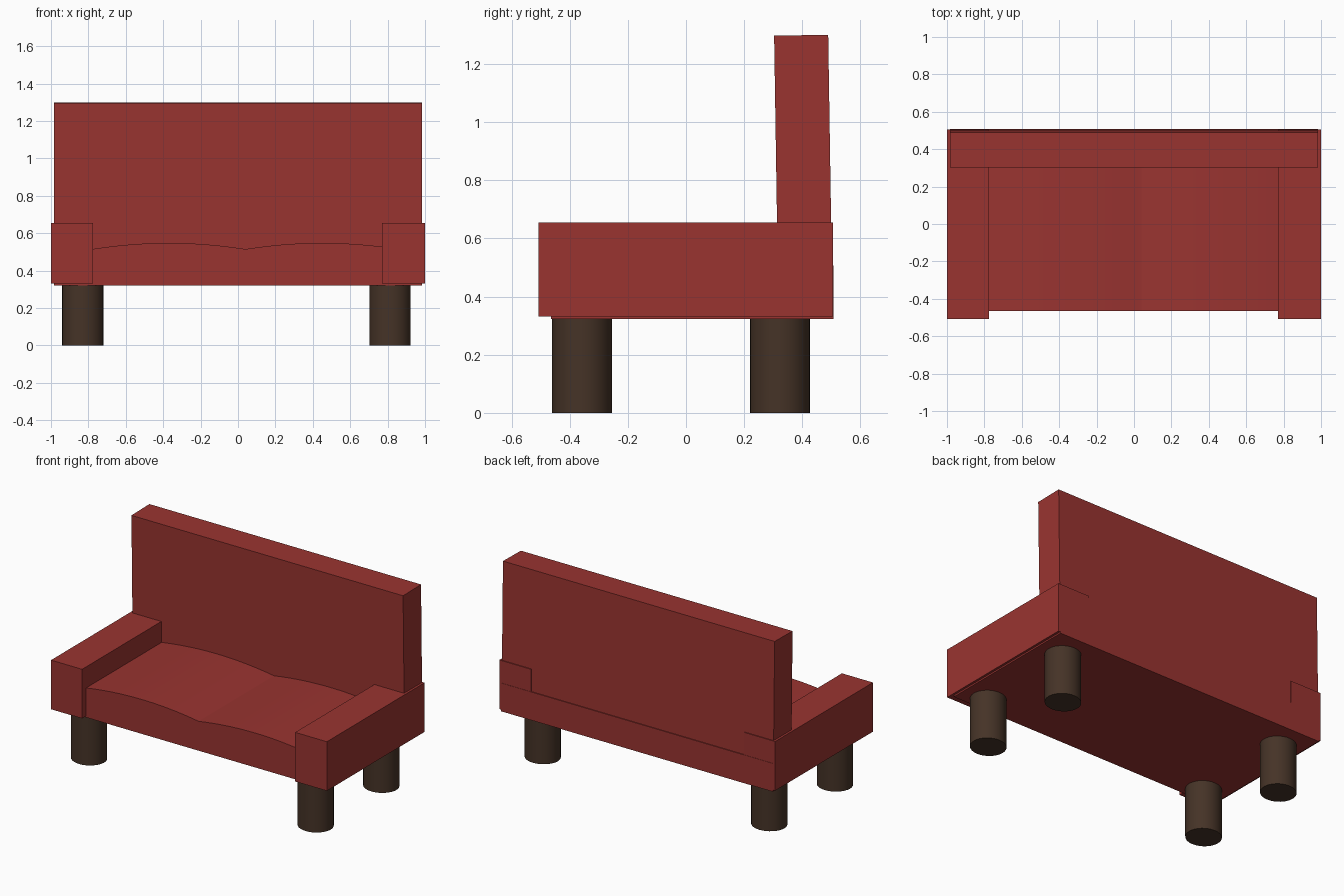
import bpy, bmesh

if "Cube" in bpy.data.objects:
    bpy.data.objects.remove(bpy.data.objects["Cube"])


def material(name, color):
    m = bpy.data.materials.new(name)
    m.diffuse_color = (*color, 1)
    m.use_nodes = True
    m.node_tree.nodes["Principled BSDF"].inputs["Base Color"].default_value = m.diffuse_color
    return m


red = material("red_upholstery", (0.32, 0.034, 0.03))
brown = material("dark_wood", (0.06, 0.033, 0.02))


def prism(name, profile, axis, lo, hi, mat):
    """Extrude a 2D profile along x (profile is y,z) or y (profile is x,z)."""
    bm = bmesh.new()
    pts = [(lo, a, b) if axis == "x" else (a, lo, b) for a, b in profile]
    face = bm.faces.new([bm.verts.new(p) for p in pts])
    ext = bmesh.ops.extrude_face_region(bm, geom=[face])["geom"]
    verts = [v for v in ext if isinstance(v, bmesh.types.BMVert)]
    offset = (hi - lo, 0, 0) if axis == "x" else (0, hi - lo, 0)
    bmesh.ops.translate(bm, verts=verts, vec=offset)
    bmesh.ops.recalc_face_normals(bm, faces=bm.faces)
    me = bpy.data.meshes.new(name)
    bm.to_mesh(me)
    bm.free()
    ob = bpy.data.objects.new(name, me)
    bpy.context.collection.objects.link(ob)
    me.materials.append(mat)
    return ob


def smooth(ob):
    bpy.ops.object.select_all(action="DESELECT")
    ob.select_set(True)
    bpy.context.view_layer.objects.active = ob
    bpy.ops.object.shade_smooth_by_angle(angle=0.17)


def rect(a0, a1, b0, b1):
    return [(a0, b0), (a1, b0), (a1, b1), (a0, b1)]


# Seat base
prism("seat_base", rect(-0.465, 0.507, 0.322, 0.507), "x", -0.985, 0.985, red)


# Seat cushion with two soft humps meeting near the middle
def hump(x):
    c = -0.37 if x < 0.04 else 0.45
    return 0.548 - 0.033 * ((x - c) / 0.41) ** 2


xs = [0.79 - 0.025 * i for i in range(31)] + [-0.79 + 0.83 * i / 32 for i in range(32, -1, -1)]
top = [(x, hump(x)) for x in xs]
smooth(prism("seat_cushion", [(-0.79, 0.34), (0.79, 0.34)] + top, "y", -0.466, 0.4, red))

# Armrests
for side, x0, x1 in (("left", -1.0, -0.775), ("right", 0.77, 1.0)):
    prism(side + "_armrest", rect(-0.508, 0.505, 0.332, 0.654), "x", x0, x1, red)

# Backrest, leaning very slightly
prism("backrest", [(0.317, 0.40), (0.503, 0.40), (0.489, 1.30), (0.303, 1.297)],
      "x", -0.985, 0.985, red)

# Legs
for side, x in (("left", -0.83), ("right", 0.813)):
    for end, y in (("front", -0.357), ("back", 0.323)):
        bpy.ops.mesh.primitive_cylinder_add(vertices=32, radius=1, depth=1,
                                            location=(x, y, 0.165))
        leg = bpy.context.object
        leg.name = f"{end}_{side}_leg"
        leg.scale = (0.11, 0.103, 0.33)
        leg.data.materials.append(brown)
        bpy.ops.object.transform_apply(location=False, rotation=False, scale=True)
        bpy.ops.object.shade_smooth_by_angle()
